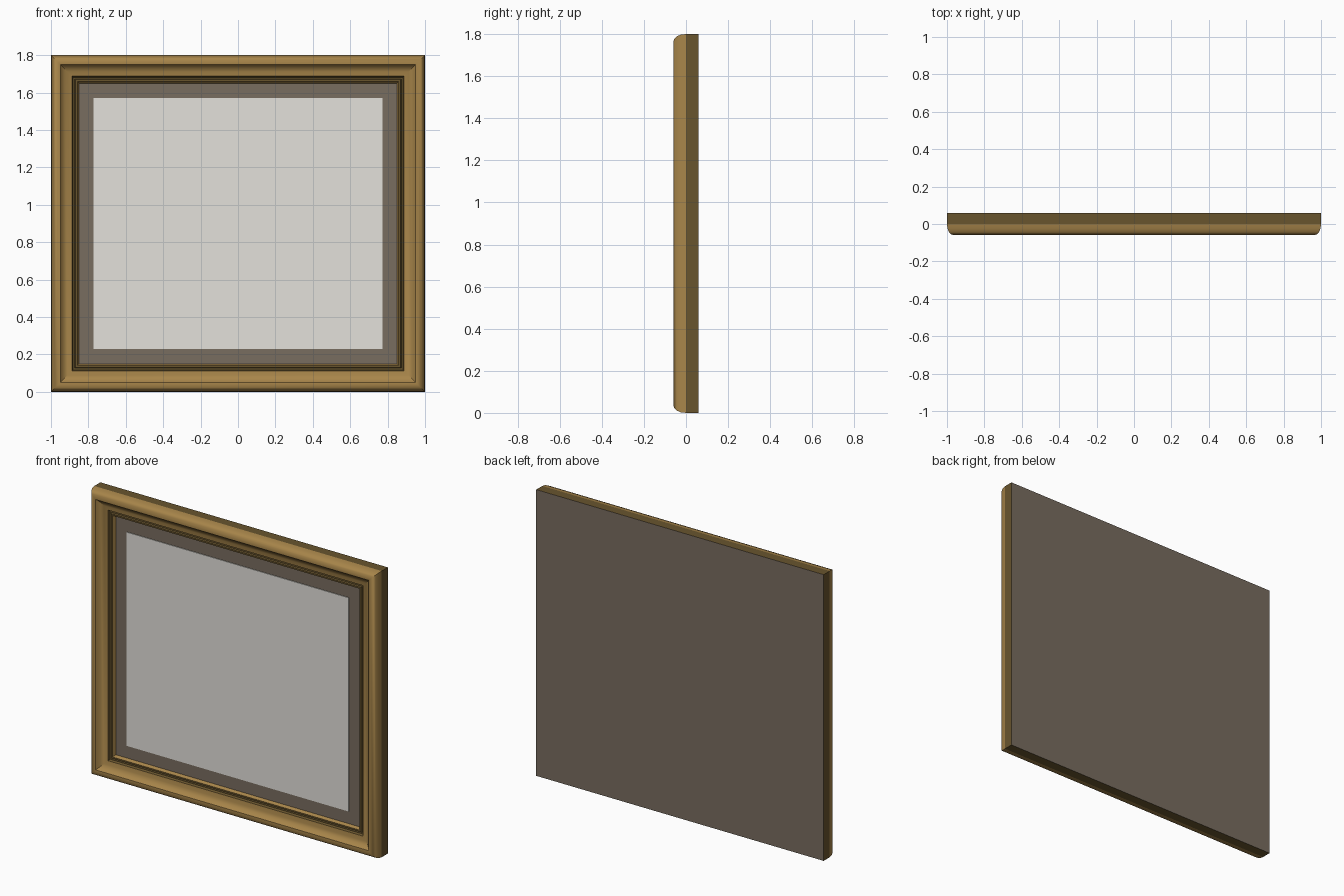
import bpy
import bmesh
import math

cube = bpy.data.objects.get("Cube")
if cube:
    bpy.data.objects.remove(cube, do_unlink=True)

WIDTH, HEIGHT, BACK = 2.0, 1.8, 0.06


def material(name, rgb):
    m = bpy.data.materials.new(name)
    m.use_nodes = True
    m.diffuse_color = (*rgb, 1)
    bsdf = next(n for n in m.node_tree.nodes if n.type == "BSDF_PRINCIPLED")
    bsdf.inputs["Base Color"].default_value = (*rgb, 1)
    bsdf.inputs["Roughness"].default_value = 0.6
    return m


gold = material("antique gold", (0.39, 0.235, 0.068))
dark_gold = material("dark gold", (0.14, 0.09, 0.027))
taupe = material("taupe", (0.19, 0.153, 0.116))
canvas_white = material("canvas white", (0.77, 0.75, 0.71))


def finish(name, bm, mats):
    bmesh.ops.recalc_face_normals(bm, faces=bm.faces)
    mesh = bpy.data.meshes.new(name)
    bm.to_mesh(mesh)
    bm.free()
    for m in mats:
        mesh.materials.append(m)
    obj = bpy.data.objects.new(name, mesh)
    bpy.context.collection.objects.link(obj)
    return obj


def slab(name, inset, y0, y1, mats):
    """Upright rectangular board; the second material goes on its edges."""
    bm = bmesh.new()
    bmesh.ops.create_cube(bm, size=1)
    for v in bm.verts:
        v.co.x *= WIDTH - 2 * inset
        v.co.y = y0 if v.co.y < 0 else y1
        v.co.z = v.co.z * (HEIGHT - 2 * inset) + HEIGHT / 2
    bm.normal_update()
    for f in bm.faces:
        f.material_index = 0 if abs(f.normal.y) > 0.5 else len(mats) - 1
    return finish(name, bm, mats)


# Moulding section as (inset from outer edge, y), swept around mitred corners
section = [
    (0, 0), (0.003, -0.025), (0.011, -0.044), (0.022, -0.055), (0.036, -0.06),
    (0.05, -0.058), (0.058, -0.047), (0.07, -0.038), (0.088, -0.03),
    (0.112, -0.025), (0.118, -0.012), (0.127, -0.012), (0.131, -0.02),
    (0.141, -0.02), (0.15, 0),
]
bm = bmesh.new()
rings = []
for d, y in section:
    hx, hz = WIDTH / 2 - d, HEIGHT / 2 - d
    rings.append([bm.verts.new((sx * hx, y, HEIGHT / 2 + sz * hz))
                  for sx, sz in ((-1, -1), (1, -1), (1, 1), (-1, 1))])
for i, ring in enumerate(rings):
    following = rings[(i + 1) % len(rings)]
    for k in range(4):
        n = (k + 1) % 4
        face = bm.faces.new((ring[k], ring[n], following[n], following[k]))
        # The groove beside the inner lip is dark
        face.material_index = 1 if 9 <= i <= 12 else 0
frame = finish("frame_moulding", bm, [gold, dark_gold])

bpy.ops.object.select_all(action="DESELECT")
frame.select_set(True)
bpy.context.view_layer.objects.active = frame
bpy.ops.object.shade_smooth_by_angle(angle=math.radians(30))

# Backing board, whose front shows as the mat, and the canvas plate on it
slab("backing_board", 0, 0, BACK, [taupe, dark_gold])
slab("canvas", 0.228, -0.004, 0.002, [canvas_white])
